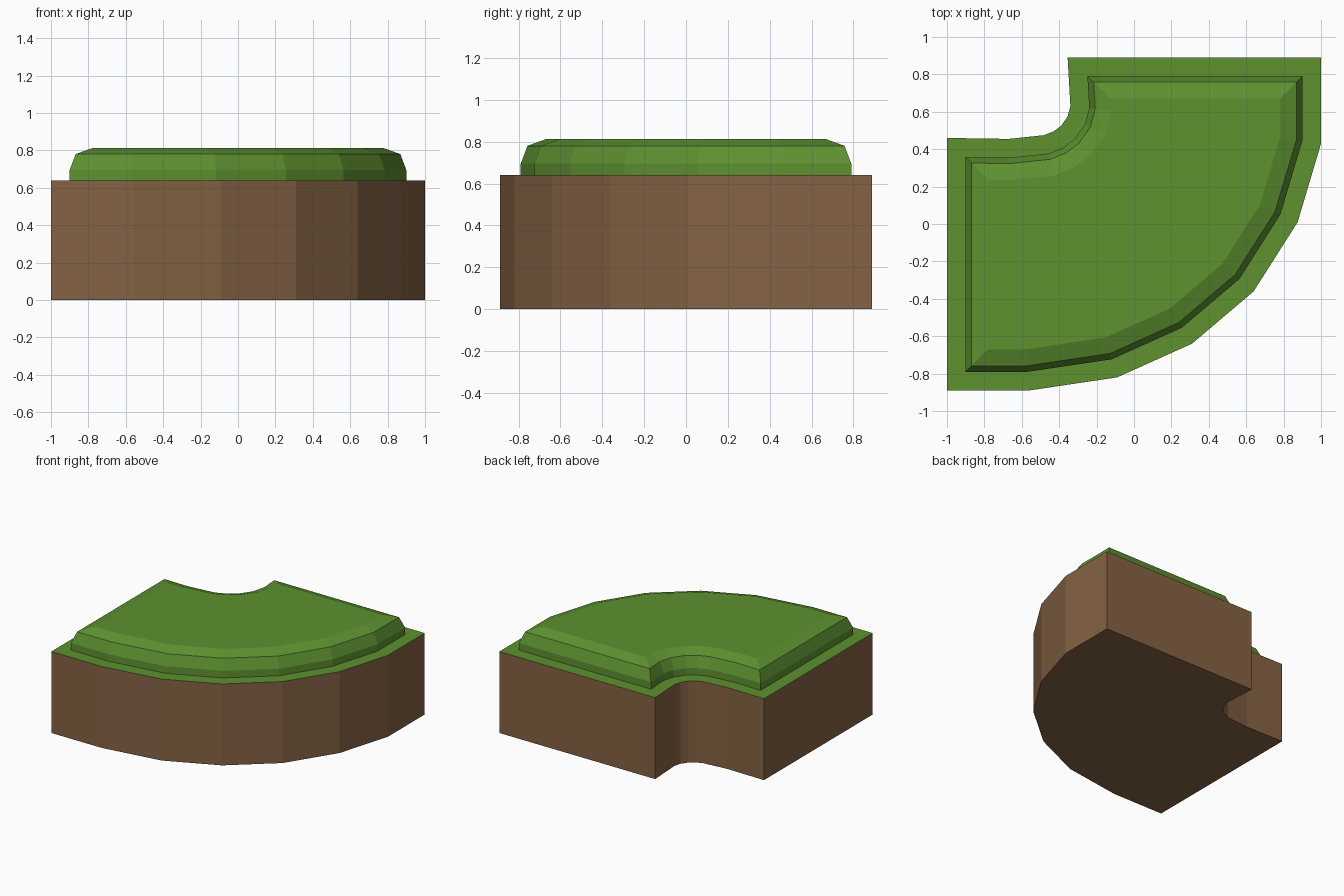
import bpy, bmesh
from mathutils import Vector

if "Cube" in bpy.data.objects:
    bpy.data.objects.remove(bpy.data.objects["Cube"])

# Plan outline of the corner tile, counter-clockwise
OUTLINE = [(-1, -.89), (-.56, -.89), (-.09, -.82), (.31, -.64), (.64, -.36),
           (.875, .01), (1, .43), (1, .89), (-.355, .89), (-.34, .63),
           (-.355, .575), (-.39, .525), (-.43, .495), (-.48, .475),
           (-.67, .455), (-1, .46)]


def material(name, color):
    m = bpy.data.materials.new(name)
    m.diffuse_color = (*color, 1)
    m.use_nodes = True
    m.node_tree.nodes["Principled BSDF"].inputs["Base Color"].default_value = m.diffuse_color
    return m


def inset(points, d):
    """Mitred inward offset of a closed outline."""
    out = []
    n = len(points)
    for i in range(n):
        p = Vector(points[i])
        a = (p - Vector(points[i - 1])).normalized()
        b = (Vector(points[(i + 1) % n]) - p).normalized()
        na, nb = Vector((-a.y, a.x)), Vector((-b.y, b.x))
        out.append(p + (na + nb) * d / (1 + na.dot(nb)))
    return out


def stack(name, levels, mat, bottom, top):
    """Skin a stack of (inset, height) outlines."""
    bm = bmesh.new()
    rings = [[bm.verts.new((p[0], p[1], z)) for p in inset(OUTLINE, d)]
             for d, z in levels]
    n = len(OUTLINE)
    for lo, hi in zip(rings, rings[1:]):
        for i in range(n):
            j = (i + 1) % n
            bm.faces.new((lo[i], lo[j], hi[j], hi[i]))
    if bottom:
        bm.faces.new(rings[0][::-1])
    if top:
        bm.faces.new(rings[-1])
    me = bpy.data.meshes.new(name)
    bm.to_mesh(me)
    bm.free()
    me.materials.append(mat)
    ob = bpy.data.objects.new(name, me)
    bpy.context.collection.objects.link(ob)


# Earth block: straight walls and underside
stack("earth_block", [(0, 0), (0, .64)],
      material("earth brown", (.235, .124, .058)), True, False)
# Turf: flat ledge, short wall, then two chamfers up to the lawn
stack("turf_cap", [(0, .64), (.1, .64), (.1, .695), (.132, .78), (.22, .812)],
      material("grass green", (.112, .285, .03)), False, True)
